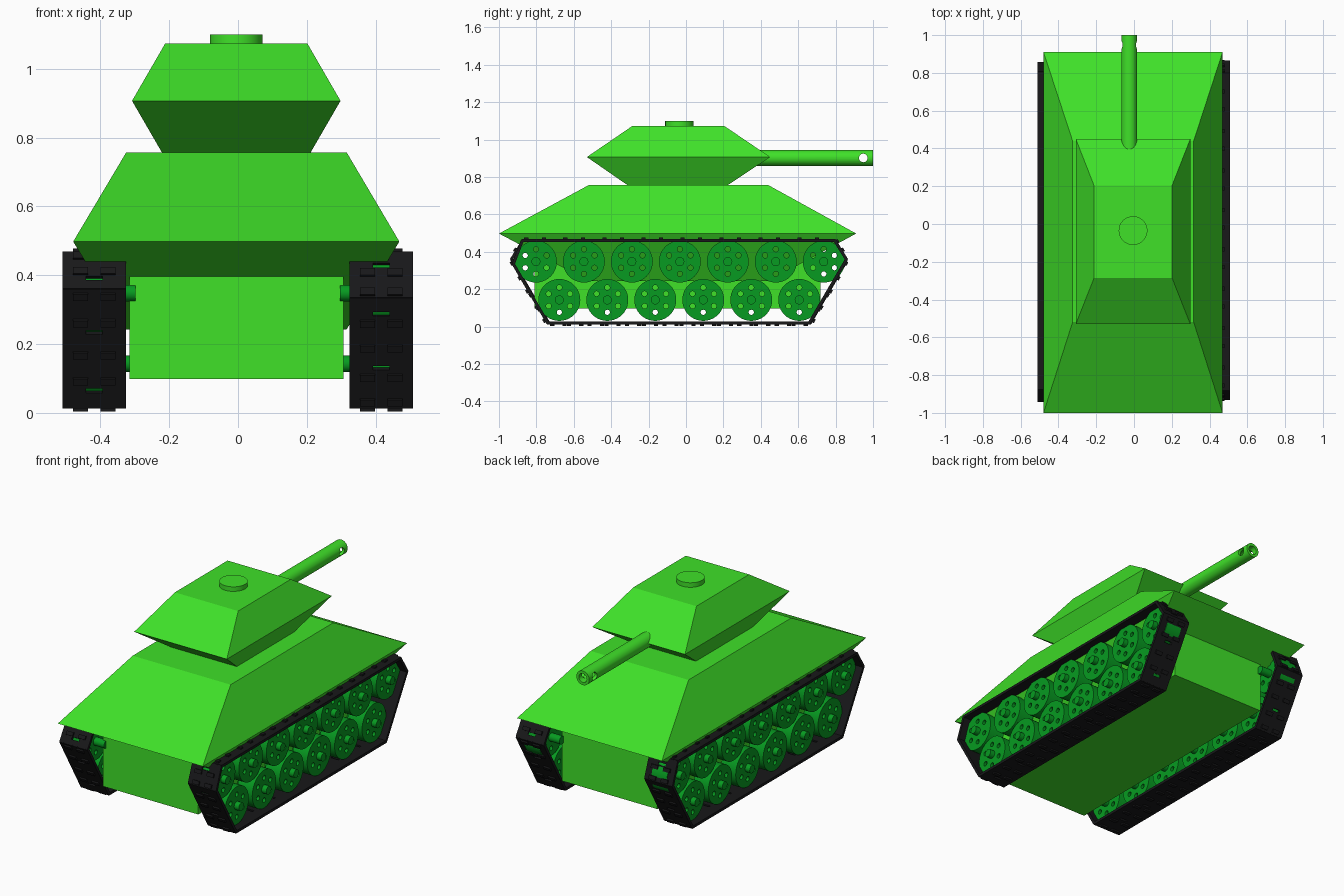
import bpy, bmesh, math
from mathutils import Matrix, Vector

if "Cube" in bpy.data.objects:
    bpy.data.objects.remove(bpy.data.objects["Cube"])

CX, CY = -0.001, -0.0375   # centre the running gear turns about


def material(name, rgb):
    m = bpy.data.materials.new(name)
    m.diffuse_color = (*rgb, 1)
    m.use_nodes = True
    m.node_tree.nodes["Principled BSDF"].inputs["Base Color"].default_value = m.diffuse_color
    return m


HULL = material("bright green", (0.05, 0.75, 0.022))
WHEEL = material("deep green", (0.002, 0.33, 0.015))
TRACK = material("track black", (0.009, 0.009, 0.010))


def add(name, bm, mat, smooth=False):
    me = bpy.data.meshes.new(name)
    bmesh.ops.recalc_face_normals(bm, faces=bm.faces)
    bm.to_mesh(me)
    bm.free()
    me.materials.append(mat)
    ob = bpy.data.objects.new(name, me)
    bpy.context.collection.objects.link(ob)
    if smooth:
        smooth_object(ob)
    return ob


def smooth_object(ob):
    bpy.ops.object.select_all(action='DESELECT')
    ob.select_set(True)
    bpy.context.view_layer.objects.active = ob
    bpy.ops.object.shade_smooth_by_angle(angle=math.radians(35))


def stacked(name, levels, mat):
    """Solid through rectangles given as (x0, x1, y0, y1, z)."""
    bm = bmesh.new()
    rings = [[bm.verts.new(p) for p in ((a, c, z), (b, c, z), (b, d, z), (a, d, z))]
             for a, b, c, d, z in levels]
    for lo, hi in zip(rings, rings[1:]):
        for i in range(4):
            j = (i + 1) % 4
            bm.faces.new((lo[i], lo[j], hi[j], hi[i]))
    bm.faces.new(rings[0][::-1])
    bm.faces.new(rings[-1])
    return add(name, bm, mat)


def cyl(bm, center, axis, r, length, n=32):
    rot = Vector((0, 0, 1)).rotation_difference(Vector(axis)).to_matrix().to_4x4()
    bmesh.ops.create_cone(bm, cap_ends=True, segments=n, radius1=r, radius2=r,
                          depth=length, matrix=Matrix.Translation(center) @ rot)


# hull and turret
stacked("hull_upper", [(-0.325, 0.316, -0.52, 0.44, 0.243),
                       (-0.479, 0.469, -1.0, 0.91, 0.498),
                       (-0.325, 0.316, -0.52, 0.44, 0.757)], HULL)
stacked("hull_lower", [(-0.316, 0.307, -0.81, 0.72, 0.098),
                       (-0.316, 0.307, -0.81, 0.72, 0.40)], HULL)
stacked("turret", [(-0.22, 0.21, -0.31, 0.22, 0.755),
                   (-0.308, 0.298, -0.53, 0.45, 0.907),
                   (-0.212, 0.202, -0.287, 0.205, 1.073)], HULL)
bm = bmesh.new()
cyl(bm, (-0.005, -0.035, 1.08), (0, 0, 1), 0.076, 0.04, 48)
add("hatch", bm, HULL, True)

# gun barrel with bore and cross-drilled muzzle
bm = bmesh.new()
cyl(bm, (-0.025, 0.65, 0.902), (0, 1, 0), 0.042, 0.70, 40)
barrel = add("gun_barrel", bm, HULL)
cutters = []
for nm, c, ax, r, ln in (("bore_cutter", (-0.025, 0.96, 0.902), (0, 1, 0), 0.026, 0.24),
                         ("vent_cutter", (-0.025, 0.948, 0.902), (1, 0, 0), 0.023, 0.2)):
    bm = bmesh.new()
    cyl(bm, c, ax, r, ln, 24)
    cut = add(nm, bm, HULL)
    cut.hide_render = True
    cutters.append(cut)
    mod = barrel.modifiers.new(nm, 'BOOLEAN')
    mod.operation, mod.solver, mod.object = 'DIFFERENCE', 'EXACT', cut
deps = bpy.context.evaluated_depsgraph_get()
cut_mesh = bpy.data.meshes.new_from_object(barrel.evaluated_get(deps))
barrel.modifiers.clear()
barrel.data = cut_mesh
for c in cutters:
    bpy.data.objects.remove(c)
smooth_object(barrel)

# road wheel: disc with six through holes, from a filled 2D curve
cu = bpy.data.curves.new("wheel_profile", 'CURVE')
cu.dimensions, cu.fill_mode, cu.extrude = '2D', 'BOTH', 0.05


def circle(x, y, r, n):
    s = cu.splines.new('POLY')
    s.points.add(n - 1)
    for i, p in enumerate(s.points):
        a = 2 * math.pi * i / n
        p.co = (x + r * math.cos(a), y + r * math.sin(a), 0, 1)
    s.use_cyclic_u = True


circle(0, 0, 0.112, 40)
for k in range(6):
    a = math.radians(60 * k)
    circle(0.066 * math.cos(a), 0.066 * math.sin(a), 0.014, 14)
tmp = bpy.data.objects.new("wheel_profile", cu)
bpy.context.collection.objects.link(tmp)
deps = bpy.context.evaluated_depsgraph_get()
disc = bpy.data.meshes.new_from_object(tmp.evaluated_get(deps))
bpy.data.objects.remove(tmp)
disc.materials.clear()


def wheel_set(side):
    bm = bmesh.new()
    spots = [(-0.033 + (i - 3) * 0.2565, 0.348) for i in range(7)]
    spots += [(-0.036 + (i - 2.5) * 0.2565, 0.143) for i in range(6)]
    for y, z in spots:
        one = disc.copy()
        one.transform(Matrix.Translation((CX + side * 0.417, y, z)) @ Matrix.Rotation(math.pi / 2, 4, 'Y'))
        bm.from_mesh(one)
        bpy.data.meshes.remove(one)
        cyl(bm, (CX + side * 0.397, y, z), (1, 0, 0), 0.024, 0.2, 20)   # axle
    bmesh.ops.remove_doubles(bm, verts=bm.verts, dist=1e-5)
    return add("road_wheels_" + ("right" if side > 0 else "left"), bm, WHEEL, True)


# track belt: slotted links with paired pads along a closed path of (y, z)
PATH = [(-0.87, 0.461), (-0.933, 0.36), (-0.735, 0.021),
        (0.665, 0.021), (0.848, 0.335), (0.80, 0.461)]


def track(side):
    bm = bmesh.new()
    x = CX - 0.417

    def box(o, t, n, s0, s1, x0, x1, h0, h1):
        m = Matrix(((1, 0, 0), (0, t.x, n.x), (0, t.y, n.y))).to_4x4()
        size = Matrix.Diagonal((x1 - x0, s1 - s0, h1 - h0, 1))
        c = Vector((x + (x0 + x1) / 2, *(o + t * (s0 + s1) / 2 + n * (h0 + h1) / 2)))
        bmesh.ops.create_cube(bm, size=1, matrix=Matrix.Translation(c) @ m @ size)

    for p, q in zip(PATH, PATH[1:] + PATH[:1]):
        o, d = Vector(p), Vector(q) - Vector(p)
        length, t = d.length, d.normalized()
        n = Vector((-t.y, t.x))
        if n.dot(o + d / 2 - Vector((CY, 0.24))) < 0:   # keep pads outside
            n = -n
        links = max(1, round(length / 0.2))
        step = length / links
        for k in range(links):
            s = k * step
            gap = s + 0.72 * step
            for a, b in ((-0.092, -0.024), (0.024, 0.092)):
                box(o, t, n, s - 0.003, s + step + 0.003, a, b, -0.008, 0.008)
            box(o, t, n, s - 0.003, gap - 0.007, -0.024, 0.024, -0.008, 0.008)
            box(o, t, n, gap + 0.007, s + step + 0.003, -0.024, 0.024, -0.008, 0.008)
            for f in (0.1, 0.55):
                for px in (-0.04, 0.04):
                    m = s + step * f
                    box(o, t, n, m - 0.011, m + 0.011, px - 0.022, px + 0.022, 0.007, 0.017)
    if side > 0:   # the right belt is the left one turned half round
        bmesh.ops.rotate(bm, verts=bm.verts, cent=(CX, CY, 0),
                         matrix=Matrix.Rotation(math.pi, 3, 'Z'))
    return add("track_" + ("right" if side > 0 else "left"), bm, TRACK)


for sd in (-1, 1):
    wheel_set(sd)
    track(sd)
bpy.data.meshes.remove(disc)
